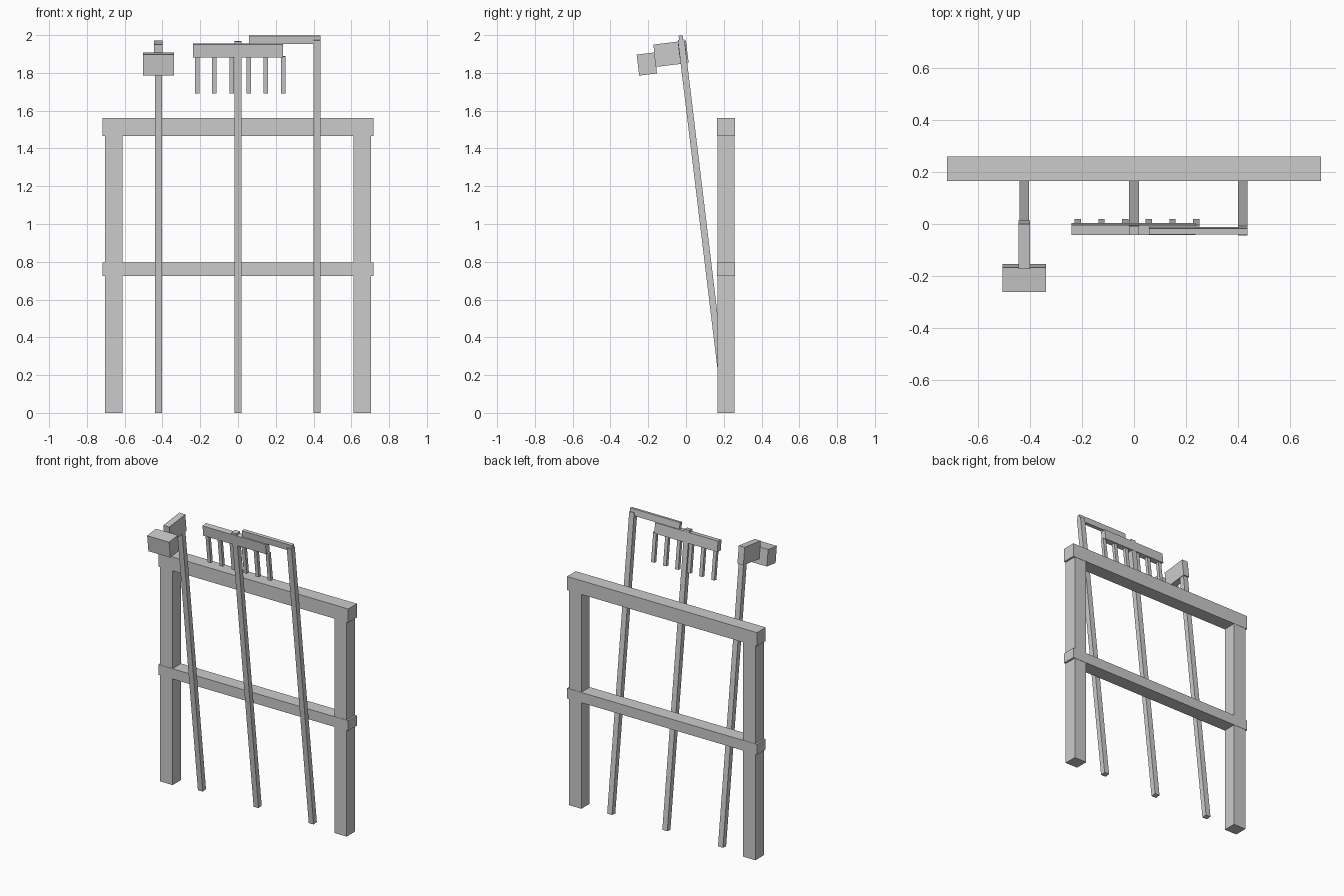
import bpy, bmesh
from mathutils import Matrix, Vector

if "Cube" in bpy.data.objects:
    bpy.data.objects.remove(bpy.data.objects["Cube"])

TILT = 0.12


def box(name, x, y, z, frame=Matrix()):
    """Box from (min, max) ranges, placed in the given local frame."""
    lo, hi = Vector((x[0], y[0], z[0])), Vector((x[1], y[1], z[1]))
    bm = bmesh.new()
    bmesh.ops.create_cube(bm, size=1)
    for v in bm.verts:
        v.co = (lo + hi) / 2 + v.co * (hi - lo)
    mesh = bpy.data.meshes.new(name)
    bm.to_mesh(mesh)
    bm.free()
    ob = bpy.data.objects.new(name, mesh)
    ob.matrix_world = frame
    bpy.context.collection.objects.link(ob)
    return ob


def tool_frame(x):
    """Leaning frame: local z runs up the handle, local -y points forward."""
    return Matrix.Translation((x, 0.212, 0.002)) @ Matrix.Rotation(TILT, 4, 'X')


def handle(name, frame, top):
    box(name, (-0.0185, 0.0185), (-0.0175, 0.0175), (0, top), frame)


# Rack: two posts and two rails
for side, label in ((-1, "left"), (1, "right")):
    cx = 0.658 * side
    box(label + "_post", (cx - 0.047, cx + 0.047), (0.167, 0.257), (0, 1.468))
box("top_rail", (-0.718, 0.718), (0.165, 0.259), (1.466, 1.56))
box("middle_rail", (-0.718, 0.718), (0.165, 0.259), (0.726, 0.796))

# Hoe: handle, forward arm and thick blade
hoe = tool_frame(-0.421)
handle("hoe_handle", hoe, 1.97)
box("hoe_arm", (-0.0225, 0.0225), (-0.149, 0.025), (1.861, 1.98), hoe)
box("hoe_blade", (-0.083, 0.083), (-0.243, -0.148), (1.826, 1.938), hoe)

# Rake: handle, crossbar and six teeth
rake = tool_frame(0)
handle("rake_handle", rake, 1.98)
box("rake_bar", (-0.239, 0.237), (-0.019, 0.019), (1.895, 1.966), rake)
for i in range(6):
    tx = -0.216 + 0.091 * i
    box(f"rake_tooth_{i + 1}", (tx - 0.012, tx + 0.012), (-0.011, 0.011), (1.702, 1.9), rake)

# Scythe: handle and sideways blade
scythe = tool_frame(0.417)
handle("scythe_handle", scythe, 1.987)
box("scythe_blade", (-0.359, 0.0185), (-0.011, 0.011), (1.966, 2.01), scythe)
